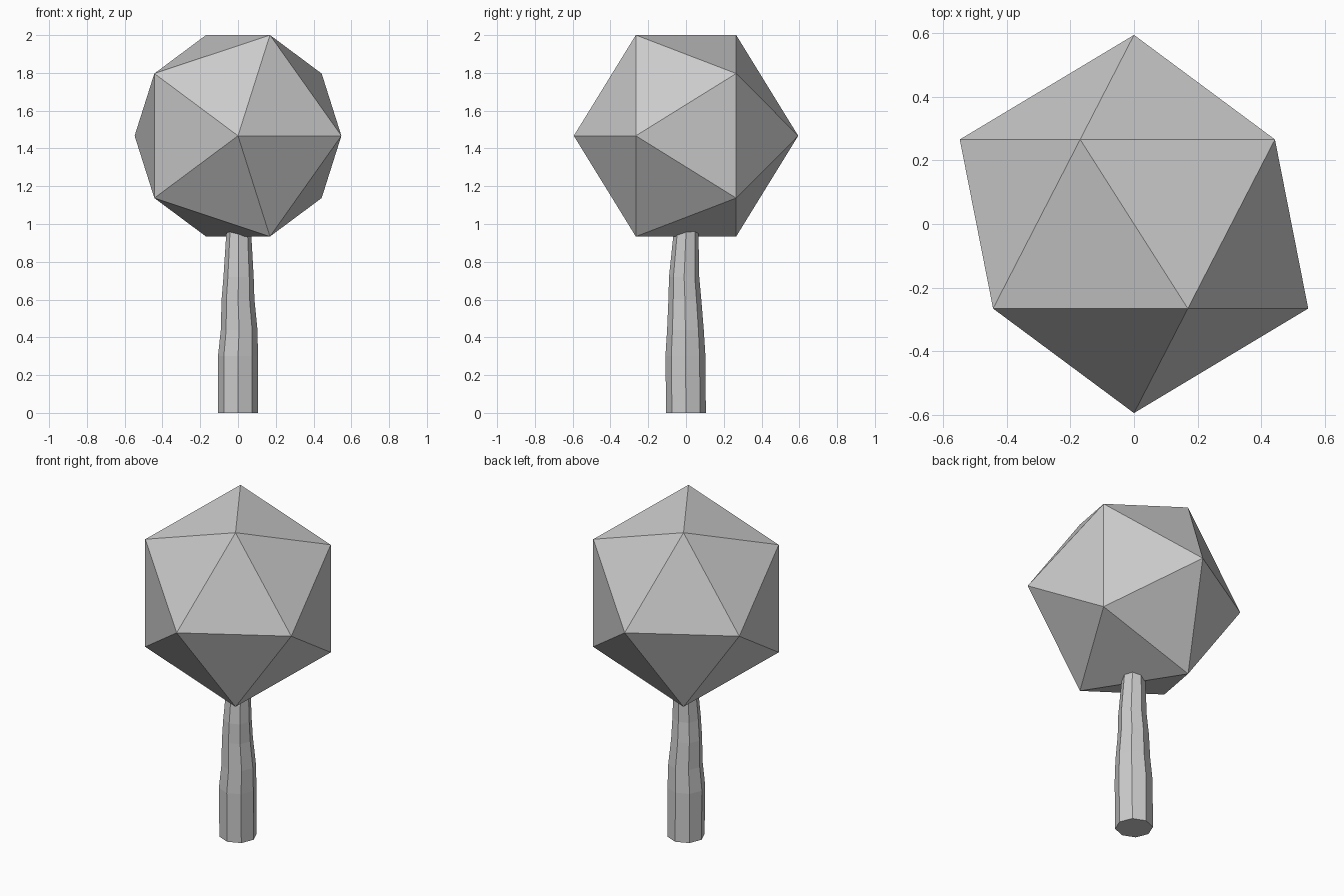
import bpy, bmesh
from math import cos, sin, pi, radians
from mathutils import Matrix, Vector

cube = bpy.data.objects.get("Cube")
if cube:
    bpy.data.objects.remove(cube)

grey = bpy.data.materials.new("plain grey")
grey.use_nodes = True
colour = (0.6, 0.6, 0.6, 1)
grey.diffuse_color = colour
grey.node_tree.nodes["Principled BSDF"].inputs["Base Color"].default_value = colour


def add_object(name, bm):
    bmesh.ops.recalc_face_normals(bm, faces=bm.faces)
    mesh = bpy.data.meshes.new(name)
    bm.to_mesh(mesh)
    bm.free()
    mesh.materials.append(grey)
    obj = bpy.data.objects.new(name, mesh)
    bpy.context.collection.objects.link(obj)
    return obj


# Crown: a faceted twenty-sided ball with its poles at front and back
bm = bmesh.new()
bmesh.ops.create_icosphere(bm, subdivisions=1, radius=1)
bm.transform(Matrix.Translation((0, 0, 1.467))
             @ Matrix.Diagonal((0.612, 0.594, 0.627, 1))
             @ Matrix.Rotation(radians(90), 4, "X"))
add_object("crown", bm)

# Trunk: eight-sided rings that taper and wander slightly (z, x, y, radius)
rings = [
    (0.0, 0.0, 0.0, 0.105),
    (0.3, 0.0, -0.003, 0.106),
    (0.44, 0.006, -0.003, 0.097),
    (0.6, 0.0, -0.006, 0.087),
    (0.72, 0.003, -0.01, 0.08),
    (0.95, 0.004, 0.0, 0.066),
    (1.1, 0.004, 0.0, 0.06),
]
SIDES = 8
bm = bmesh.new()
loops = []
for z, x, y, r in rings:
    loops.append([bm.verts.new(Vector((x + r * cos(2 * pi * i / SIDES),
                                       y + r * sin(2 * pi * i / SIDES), z)))
                  for i in range(SIDES)])
for low, high in zip(loops, loops[1:]):
    for i in range(SIDES):
        j = (i + 1) % SIDES
        bm.faces.new((low[i], low[j], high[j], high[i]))
bm.faces.new(loops[0])
bm.faces.new(loops[-1])
add_object("trunk", bm)
